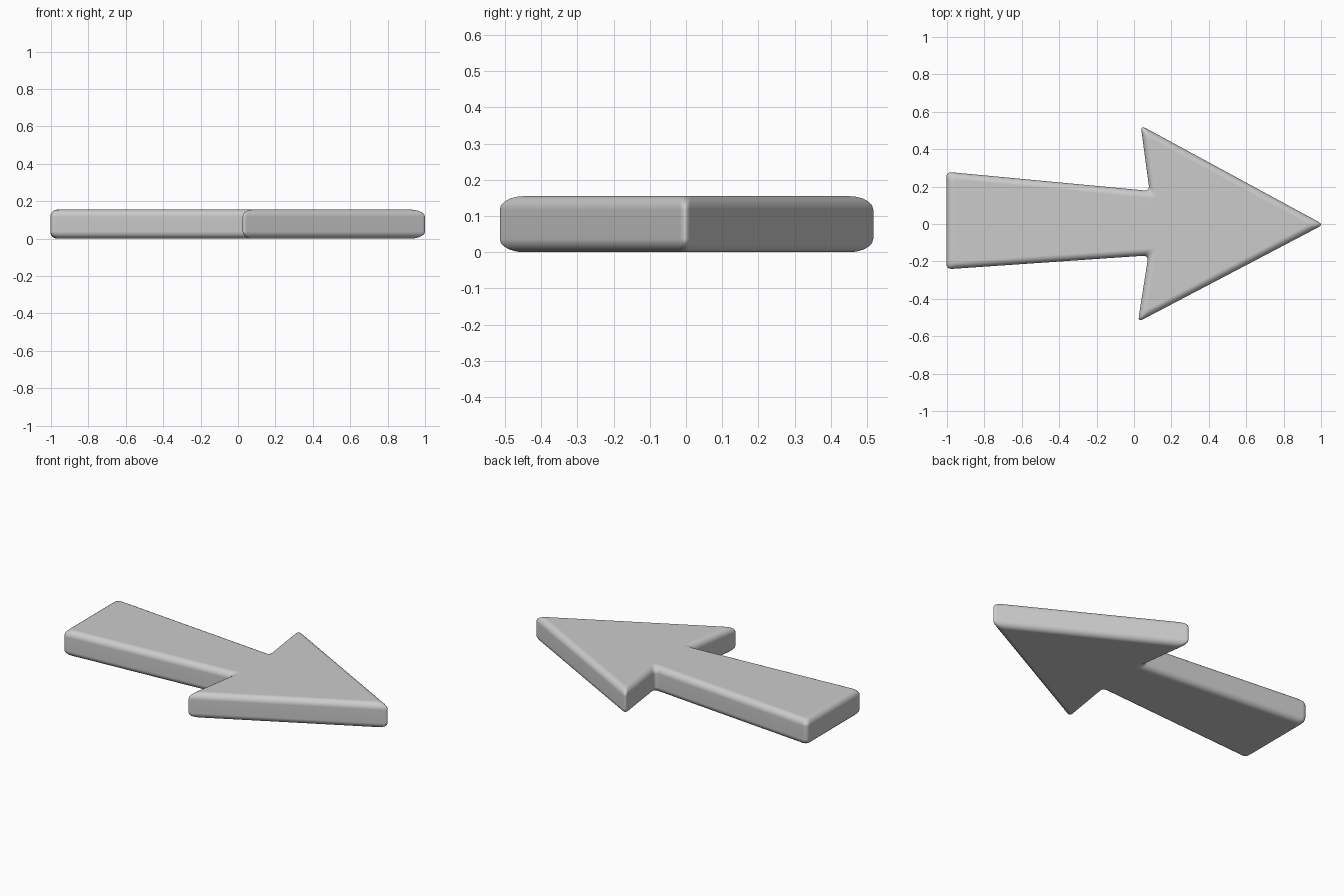
import bpy, bmesh
from math import sin, cos, pi
from mathutils import Vector

if "Cube" in bpy.data.objects:
    bpy.data.objects.remove(bpy.data.objects["Cube"])

HEIGHT, EDGE = 0.155, 0.037      # thickness and edge rounding
STEPS, ARC = 5, 5                # edge rings per rounding, points per corner

# Arrow outline, counter-clockwise: tail, neck, barbs and tip
OUTLINE = [Vector(p) for p in (
    (-1.003, -0.242), (0.077, -0.168), (0.021, -0.524), (1.013, -0.003),
    (0.036, 0.527), (0.083, 0.177), (-1.003, 0.279))]


def inset(points, d):
    """Mitred inward offset of the outline."""
    out = []
    for i, p in enumerate(points):
        a = (p - points[i - 1]).normalized()
        b = (points[(i + 1) % len(points)] - p).normalized()
        na, nb = Vector((-a.y, a.x)), Vector((-b.y, b.x))
        out.append(p + (na + nb) * d / (1 + na.dot(nb)))
    return out


def round_corners(points, pull):
    """Replace each corner by a short curve."""
    out = []
    for i, p in enumerate(points):
        a = p + (points[i - 1] - p).normalized() * pull
        b = p + (points[(i + 1) % len(points)] - p).normalized() * pull
        for k in range(ARC):
            t = k / (ARC - 1)
            out.append(a * (1 - t) ** 2 + p * 2 * t * (1 - t) + b * t ** 2)
    return out


# Cross-section of the rim: (inset, z) from bottom face to top face
lower = [(EDGE * (1 - sin(pi / 2 * k / STEPS)), EDGE * (1 - cos(pi / 2 * k / STEPS)))
         for k in range(STEPS + 1)]
rim = lower + [(d, HEIGHT - z) for d, z in reversed(lower)]

# Stack the rings, bridge them and cap both ends
bm = bmesh.new()
rings = [[bm.verts.new((p.x, p.y, z)) for p in round_corners(inset(OUTLINE, d), 0.03)]
         for d, z in rim]
n = len(rings[0])
for r0, r1 in zip(rings, rings[1:]):
    for i in range(n):
        j = (i + 1) % n
        bm.faces.new((r0[i], r0[j], r1[j], r1[i]))
bm.faces.new(list(reversed(rings[0])))
bm.faces.new(rings[-1])
bmesh.ops.recalc_face_normals(bm, faces=bm.faces)

mesh = bpy.data.meshes.new("arrow")
bm.to_mesh(mesh)
bm.free()
arrow = bpy.data.objects.new("arrow", mesh)
bpy.context.collection.objects.link(arrow)

# Smooth rim with flat top and bottom
mesh.shade_smooth()
arrow.modifiers.new("flat_caps", 'WEIGHTED_NORMAL')
